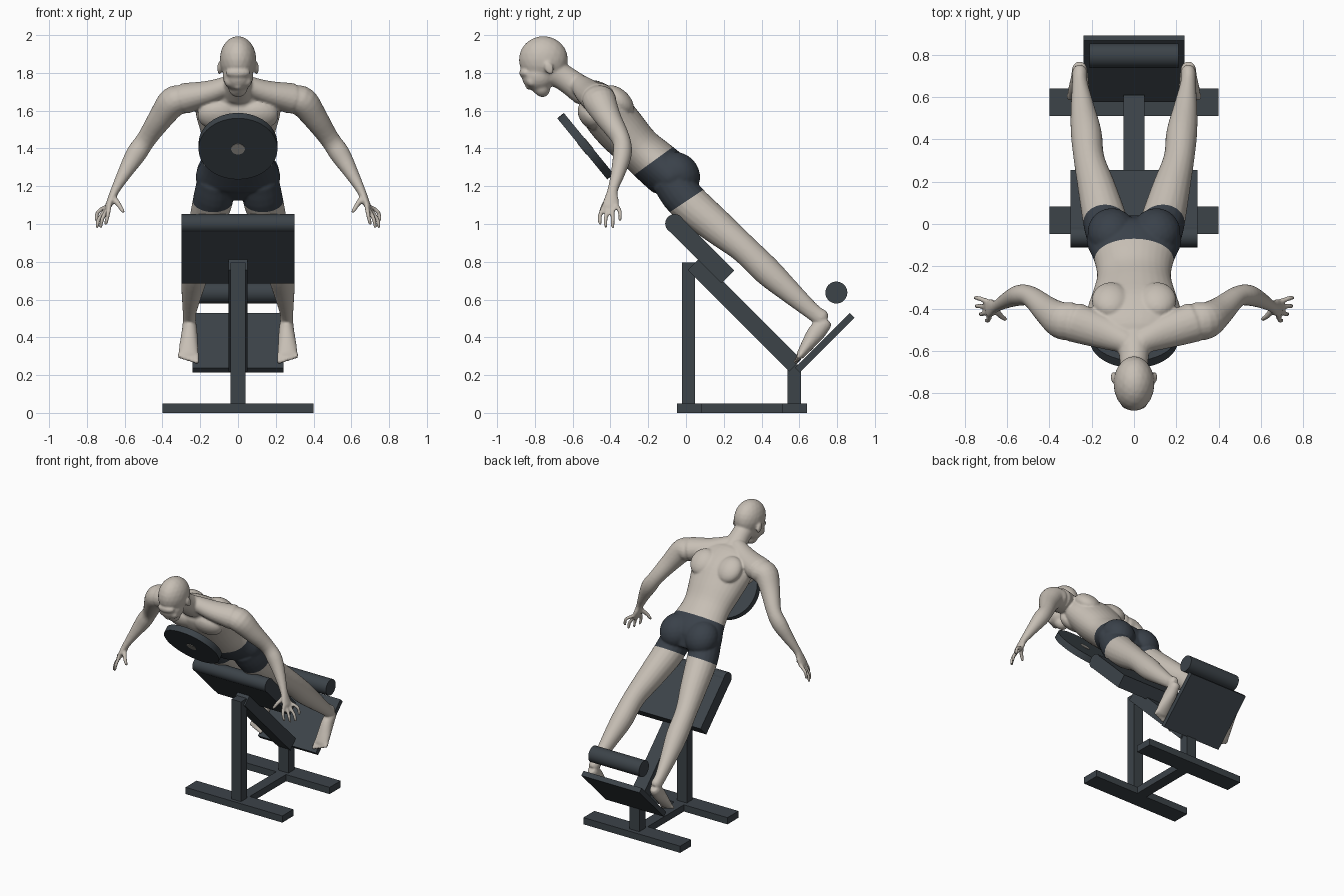
import bpy, bmesh, math
from mathutils import Vector, Matrix

cube = bpy.data.objects.get("Cube")
if cube:
    bpy.data.objects.remove(cube, do_unlink=True)


def material(name, rgb):
    m = bpy.data.materials.new(name)
    m.use_nodes = True
    m.diffuse_color = (*rgb, 1)
    m.node_tree.nodes["Principled BSDF"].inputs["Base Color"].default_value = (*rgb, 1)
    return m


skin = material("pale_skin", (0.57, 0.52, 0.46))
cloth = material("dark_shorts", (0.042, 0.053, 0.068))
metal = material("charcoal_frame", (0.045, 0.056, 0.066))
steel = material("hub_grey", (0.36, 0.34, 0.31))


def finish(name, bm, mat, matrix=Matrix()):
    bmesh.ops.recalc_face_normals(bm, faces=bm.faces)
    me = bpy.data.meshes.new(name)
    bm.to_mesh(me)
    bm.free()
    ob = bpy.data.objects.new(name, me)
    ob.matrix_world = matrix
    me.materials.append(mat)
    bpy.context.collection.objects.link(ob)
    return ob


def box(name, size, loc, tilt=0):
    bm = bmesh.new()
    bmesh.ops.create_cube(bm, size=1, matrix=Matrix.Diagonal((*size, 1)))
    rot = Matrix.Rotation(math.radians(tilt), 4, "X")
    return finish(name, bm, metal, Matrix.Translation(loc) @ rot)


def cylinder(name, radius, depth, loc, axis, mat=metal):
    bm = bmesh.new()
    bmesh.ops.create_cone(bm, cap_ends=True, segments=48, radius1=radius,
                          radius2=radius, depth=depth)
    rot = Vector(axis).to_track_quat("Z", "Y").to_matrix().to_4x4()
    ob = finish(name, bm, mat, Matrix.Translation(loc) @ rot)
    ob.data.shade_smooth()
    ob.data.set_sharp_from_angle(angle=math.radians(40))
    return ob


# Bench frame
for name, y in (("front_base_bar", 0.017), ("rear_base_bar", 0.575)):
    box(name, (0.8, 0.13, 0.05), (0, y, 0.025))
box("centre_base_bar", (0.08, 0.44, 0.05), (0, 0.295, 0.025))
box("front_post", (0.08, 0.07, 0.75), (0, 0.013, 0.42))
box("rear_post", (0.08, 0.07, 0.21), (0, 0.573, 0.15))
box("sloping_beam", (0.1, 0.76, 0.09), (0, 0.31, 0.52), -45)

# Hip pad with a rolled front edge, foot plate and ankle roller
box("hip_pad", (0.6, 0.4, 0.095), (0, 0.081, 0.861), -45)
cylinder("hip_pad_roll", 0.05, 0.6, (0, -0.06, 1.002), (1, 0, 0))
box("foot_plate", (0.48, 0.41, 0.036), (0, 0.735, 0.371), 45)
cylinder("ankle_roller", 0.058, 0.42, (0, 0.796, 0.637), (1, 0, 0))

# Weight disc held under the chest
disc_axis = (0, 0.77, 0.63)
cylinder("weight_disc", 0.209, 0.045, (0, -0.532, 1.412), disc_axis)
cylinder("weight_disc_hub", 0.036, 0.05, (0, -0.532, 1.412), disc_axis, steel)

# Athlete: overlapping lofts and ellipsoids fused into one smooth skin
body = bmesh.new()


def tube(rows, ref=(1, 0, 0), steps=4, sides=20):
    """Loft through rows of x, y, z, half width along ref, half depth."""
    rows = [Vector(r) for r in rows]
    ext = [rows[0] * 2 - rows[1]] + rows + [rows[-1] * 2 - rows[-2]]
    path = []
    for a, b, c, d in zip(ext, ext[1:], ext[2:], ext[3:]):
        for i in range(steps):
            t = i / steps
            path.append(0.5 * (b * 2 + (c - a) * t + (a * 2 - b * 5 + c * 4 - d) * t * t
                               + (b * 3 - a - c * 3 + d) * t ** 3))
    path.append(rows[-1])
    rings = []

    def ring(row, tan, shift=0.0, scale=1.0):
        w = Vector(ref)
        w = (w - tan * w.dot(tan)).normalized()
        dep = tan.cross(w)
        mid = row.to_3d() if len(row) == 3 else Vector(row[:3])
        mid = mid + tan * shift * min(row[3], row[4])
        angles = (math.tau * k / sides for k in range(sides))
        rings.append([body.verts.new(mid + w * math.cos(a) * row[3] * scale
                                     + dep * math.sin(a) * row[4] * scale) for a in angles])

    for i, row in enumerate(path):
        lo, hi = path[max(i - 1, 0)], path[min(i + 1, len(path) - 1)]
        tan = (Vector(hi[:3]) - Vector(lo[:3])).normalized()
        if i == 0:
            ring(row, tan, -0.6, 0.7)
        ring(row, tan)
        if i == len(path) - 1:
            ring(row, tan, 0.6, 0.7)
    for p, q in zip(rings, rings[1:]):
        for k in range(sides):
            n = (k + 1) % sides
            body.faces.new((p[k], p[n], q[n], q[k]))
    body.faces.new(rings[0][::-1])
    body.faces.new(rings[-1])


def blob(loc, size, tilt=0):
    m = (Matrix.Translation(loc) @ Matrix.Rotation(math.radians(tilt), 4, "X")
         @ Matrix.Diagonal((*size, 1)))
    bmesh.ops.create_icosphere(body, subdivisions=3, radius=1, matrix=m)


# Torso and neck
tube([(0, -0.55, 1.7, 0.1, 0.06), (0, -0.5, 1.675, 0.2, 0.095),
      (0, -0.43, 1.6, 0.225, 0.13), (0, -0.345, 1.5, 0.2, 0.132),
      (0, -0.25, 1.4, 0.175, 0.12), (0, -0.165, 1.325, 0.19, 0.125),
      (0, -0.085, 1.255, 0.225, 0.125), (0, -0.05, 1.21, 0.21, 0.1)], sides=32)
tube([(0, -0.71, 1.81, 0.07, 0.075), (0, -0.64, 1.77, 0.068, 0.068),
      (0, -0.54, 1.7, 0.085, 0.075)])

# Head
blob((0, -0.755, 1.87), (0.097, 0.13, 0.125))
blob((0, -0.78, 1.785), (0.082, 0.09, 0.085))
blob((0, -0.765, 1.725), (0.052, 0.045, 0.055), 20)
blob((0, -0.848, 1.8), (0.065, 0.035, 0.03))
tube([(0, -0.855, 1.775, 0.011, 0.012), (0, -0.832, 1.722, 0.018, 0.015)])
blob((0, -0.796, 1.707), (0.028, 0.015, 0.014))

for s in (1, -1):
    def side(rows, ref=(1, 0, 0), **kw):
        tube([(s * r[0], *r[1:]) for r in rows], ref, **kw)

    def lump(loc, size, tilt=0):
        blob((s * loc[0], *loc[1:]), size, tilt)

    # Ear, cheek, chest, shoulder blade and buttock
    lump((0.098, -0.725, 1.825), (0.012, 0.024, 0.036), 25)
    lump((0.045, -0.815, 1.755), (0.028, 0.03, 0.03))
    lump((0.105, -0.505, 1.575), (0.11, 0.06, 0.085), 35)
    lump((0.11, -0.36, 1.655), (0.09, 0.1, 0.06), -42)
    lump((0.105, -0.04, 1.268), (0.115, 0.125, 0.105), -45)
    # Trapezius and arm
    side([(0.03, -0.56, 1.74, 0.055, 0.05), (0.15, -0.51, 1.695, 0.08, 0.065),
          (0.28, -0.465, 1.665, 0.095, 0.082)], (0, 1, 0))
    side([(0.29, -0.46, 1.66, 0.09, 0.075), (0.345, -0.455, 1.645, 0.088, 0.08),
          (0.41, -0.41, 1.56, 0.068, 0.066), (0.485, -0.345, 1.45, 0.049, 0.052),
          (0.54, -0.337, 1.37, 0.05, 0.054), (0.6, -0.36, 1.27, 0.038, 0.038),
          (0.65, -0.388, 1.18, 0.028, 0.024), (0.675, -0.396, 1.12, 0.042, 0.02),
          (0.69, -0.4, 1.09, 0.044, 0.016)], (0, 1, 0))
    # Fingers and thumb
    for i, (x, y, z) in enumerate([(0.7, -0.455, 1.0), (0.727, -0.425, 0.985),
                                   (0.746, -0.388, 0.982), (0.75, -0.35, 1.02)]):
        side([(0.68, -0.43 + i * 0.02, 1.1, 0.013, 0.013),
              (x - 0.01, y, z + 0.045, 0.012, 0.012), (x, y, z, 0.01, 0.01)], (0, 1, 0), sides=10)
    side([(0.66, -0.4, 1.14, 0.018, 0.018), (0.63, -0.435, 1.1, 0.014, 0.014),
          (0.608, -0.45, 1.065, 0.011, 0.011)], (0, 1, 0), sides=10)
    # Leg
    side([(0.115, -0.08, 1.235, 0.1, 0.105), (0.133, 0.0, 1.125, 0.106, 0.106),
          (0.175, 0.165, 0.985, 0.09, 0.092), (0.212, 0.305, 0.87, 0.073, 0.076),
          (0.226, 0.43, 0.75, 0.073, 0.076), (0.242, 0.54, 0.65, 0.058, 0.062),
          (0.256, 0.665, 0.54, 0.037, 0.045), (0.257, 0.72, 0.5, 0.036, 0.045)])
    # Foot and toes
    side([(0.257, 0.735, 0.475, 0.036, 0.04), (0.257, 0.69, 0.425, 0.042, 0.047),
          (0.261, 0.64, 0.355, 0.05, 0.034), (0.263, 0.605, 0.305, 0.054, 0.022)])
    for i in range(5):
        x = 0.219 + i * 0.022
        side([(x, 0.61, 0.31, 0.013, 0.014),
              (x, 0.578 + i * 0.004, 0.268 + i * 0.007, 0.012, 0.012)], sides=10)

rough = finish("athlete_base", body, skin)
fuse = rough.modifiers.new("fuse", "REMESH")
fuse.mode = "VOXEL"
fuse.voxel_size = 0.0075
relax = rough.modifiers.new("relax", "SMOOTH")
relax.factor = 0.5
relax.iterations = 5
bpy.context.view_layer.update()
graph = bpy.context.evaluated_depsgraph_get()
fused = bpy.data.meshes.new_from_object(rough.evaluated_get(graph))
bpy.data.objects.remove(rough, do_unlink=True)

# Shorts: cut the skin at waist and thigh, then colour the band between
skin_mesh = bmesh.new()
skin_mesh.from_mesh(fused)
waist = (Vector((0, -0.17, 1.335)), Vector((0, 0.59, -0.81)))
hem = (Vector((0, 0.0, 1.12)), Vector((0, 0.555, -0.83)))
for co, no in (waist, hem):
    bmesh.ops.bisect_plane(skin_mesh, geom=skin_mesh.verts[:] + skin_mesh.edges[:]
                           + skin_mesh.faces[:], plane_co=co, plane_no=no)
for f in skin_mesh.faces:
    c = f.calc_center_median()
    inside = (c - waist[0]).dot(waist[1]) > 0 > (c - hem[0]).dot(hem[1])
    f.material_index = int(inside and abs(c.x) < 0.34)
    f.smooth = True
athlete = finish("athlete", skin_mesh, skin)
athlete.data.materials.append(cloth)
